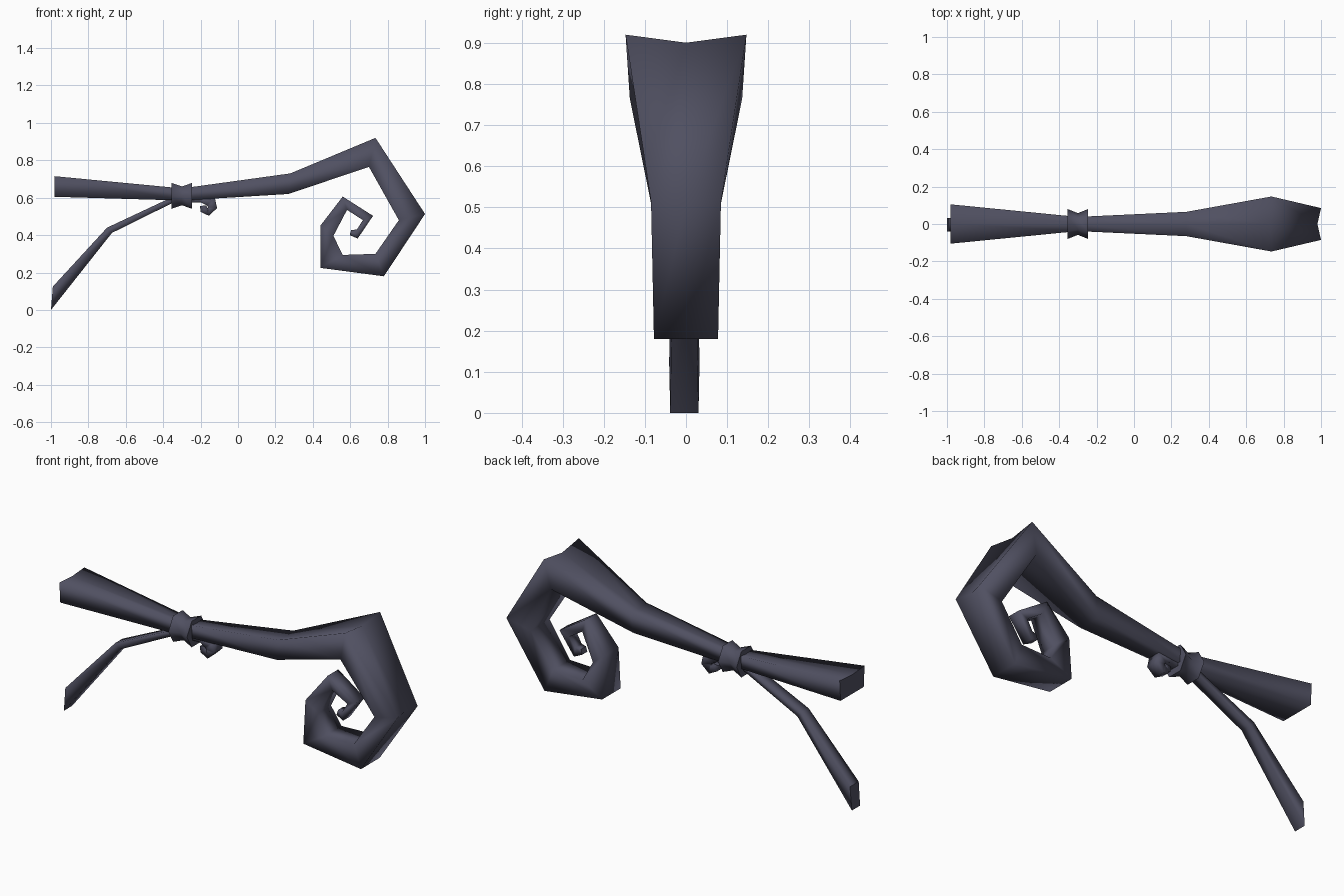
import bpy
import bmesh
import math
from mathutils import Vector

default_cube = bpy.data.objects.get("Cube")
if default_cube:
    bpy.data.objects.remove(default_cube)

# One dark slate wood colour
WOOD_COLOUR = (0.08, 0.08, 0.12, 1.0)
wood = bpy.data.materials.new("dark_slate_wood")
wood.use_nodes = True
wood.diffuse_color = WOOD_COLOUR
shader = wood.node_tree.nodes["Principled BSDF"]
shader.inputs["Base Color"].default_value = WOOD_COLOUR
shader.inputs["Roughness"].default_value = 0.8


def skin_rings(name, rings, smooth=True):
    """Join rings of points into a closed tube with flat end caps."""
    bm = bmesh.new()
    loops = [[bm.verts.new(point) for point in ring] for ring in rings]
    count = len(loops[0])
    for first, second in zip(loops, loops[1:]):
        for i in range(count):
            j = (i + 1) % count
            face = bm.faces.new((first[i], first[j], second[j], second[i]))
            face.smooth = smooth
    for cap in (loops[0], loops[-1]):
        bm.faces.new(cap).smooth = False
    bmesh.ops.recalc_face_normals(bm, faces=bm.faces)
    mesh = bpy.data.meshes.new(name)
    bm.to_mesh(mesh)
    bm.free()
    mesh.materials.append(wood)
    obj = bpy.data.objects.new(name, mesh)
    bpy.context.collection.objects.link(obj)
    return obj


def branch_ring(outer, inner, half_width, dent=0.0, shift=0.0):
    """Four-cornered section whose outer side is creased along its middle."""
    top = Vector((outer[0], shift, outer[1]))
    bottom = Vector((inner[0], shift, inner[1]))
    crease = top + (bottom - top).normalized() * dent
    side = Vector((0, half_width, 0))
    return [top + side, crease, top - side, bottom - side * 0.93, bottom + side * 0.93]


# Main shaft ending in a spiral hook: outer point, inner point, half width, dent
shaft = [
    ((-0.98, 0.715), (-0.98, 0.605), 0.105, 0.008),
    ((-0.3, 0.65), (-0.3, 0.585), 0.038, 0.004),
    ((0.28, 0.73), (0.27, 0.62), 0.065, 0.01),
    ((0.735, 0.92), (0.7, 0.765), 0.147, 0.02),
    ((1.0, 0.513), (0.86, 0.48), 0.085, 0.02),
    ((0.78, 0.18), (0.735, 0.3), 0.078),
    ((0.44, 0.225), (0.56, 0.294), 0.078),
    ((0.44, 0.45), (0.51, 0.396), 0.06),
    ((0.56, 0.606), (0.583, 0.535), 0.045),
    ((0.722, 0.503), (0.668, 0.48), 0.035),
    ((0.64, 0.382), (0.635, 0.43), 0.03),
    ((0.597, 0.4), (0.605, 0.427), 0.022),
]
skin_rings("hooked_shaft", [branch_ring(*section) for section in shaft])

# Thin side twig, bent down at one end and curled tightly at the other
twig = [
    ((-0.99, 0.125), (-1.0, 0.0), 0.037),
    ((-0.7, 0.44), (-0.674, 0.412), 0.03),
    ((-0.35, 0.604), (-0.35, 0.572), 0.028),
    ((-0.22, 0.61), (-0.2, 0.575), 0.03),
    ((-0.123, 0.596), (-0.17, 0.56), 0.035),
    ((-0.112, 0.545), (-0.16, 0.55), 0.035),
    ((-0.155, 0.503), (-0.162, 0.545), 0.032),
    ((-0.2, 0.525), (-0.165, 0.55), 0.028),
    ((-0.203, 0.555), (-0.17, 0.56), 0.025),
]
skin_rings("side_twig", [branch_ring(*section, shift=-0.004) for section in twig])


# Six-sided binding with flared rims and a narrow waist
def binding_ring(x, radius, sides=6):
    angles = [math.tau * i / sides for i in range(sides)]
    return [(x, radius * math.cos(a), 0.61 + radius * math.sin(a)) for a in angles]


binding = [(-0.355, 0.08), (-0.3, 0.058), (-0.245, 0.08)]
skin_rings("binding_knot", [binding_ring(*section) for section in binding])
